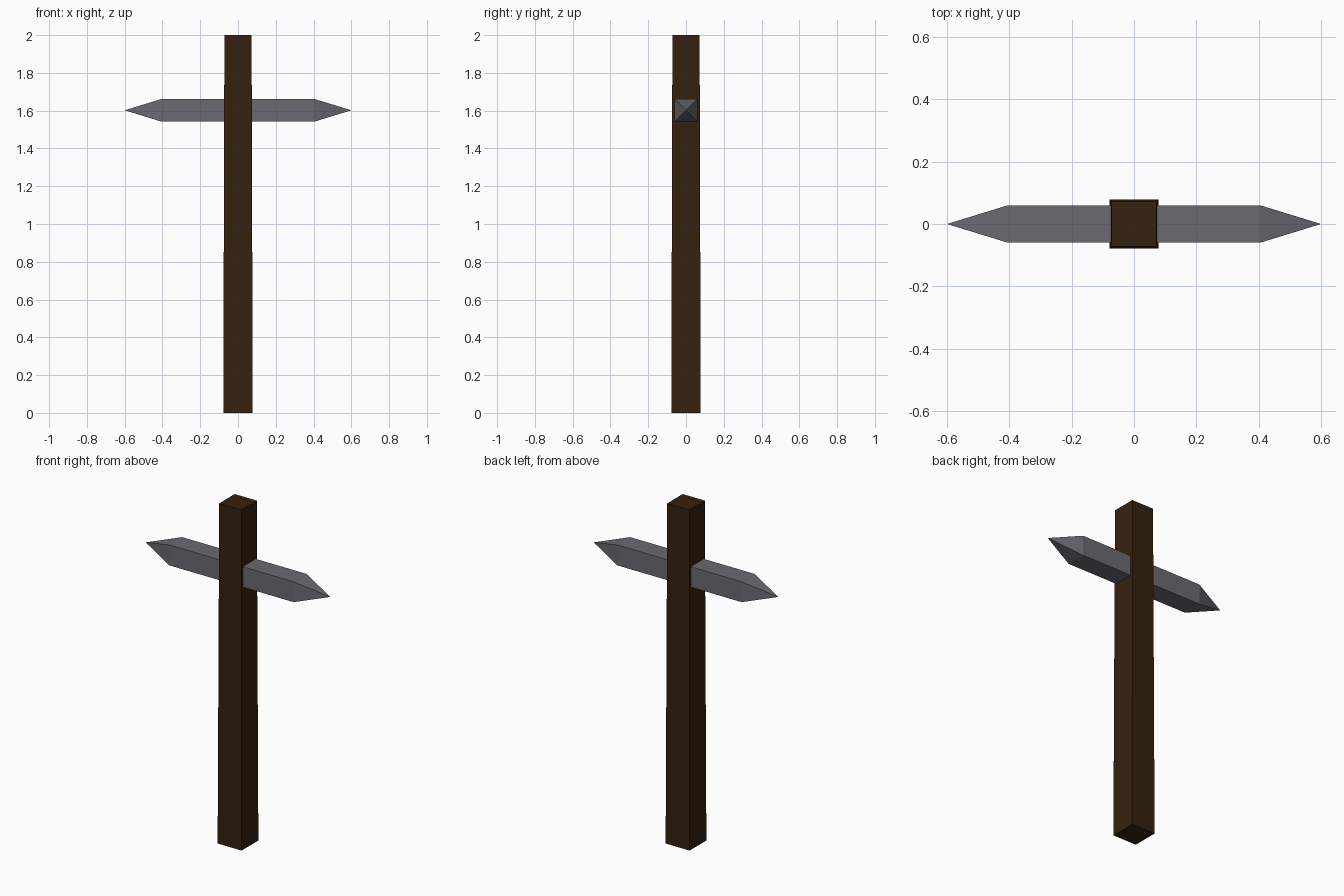
import bpy
import bmesh

if "Cube" in bpy.data.objects:
    bpy.data.objects.remove(bpy.data.objects["Cube"])


def material(name, color):
    m = bpy.data.materials.new(name)
    m.diffuse_color = (*color, 1)
    m.use_nodes = True
    m.node_tree.nodes["Principled BSDF"].inputs["Base Color"].default_value = m.diffuse_color
    return m


def square_loft(name, sections, axis, mat):
    """Skin square sections (position, half width) along an axis; zero width makes a point."""
    bm = bmesh.new()
    rings = []
    for pos, h in sections:
        corners = [(-h, -h), (h, -h), (h, h), (-h, h)] if h else [(0, 0)]
        rings.append([bm.verts.new((a, b, pos) if axis == "z" else (pos, a, b))
                      for a, b in corners])
    for lo, hi in zip(rings, rings[1:]):
        for i in range(4):
            j = (i + 1) % 4
            if len(lo) == 1:
                bm.faces.new((lo[0], hi[j], hi[i]))
            elif len(hi) == 1:
                bm.faces.new((lo[i], lo[j], hi[0]))
            else:
                bm.faces.new((lo[i], lo[j], hi[j], hi[i]))
    for ring in (rings[0], rings[-1]):
        if len(ring) == 4:
            bm.faces.new(ring)
    bmesh.ops.recalc_face_normals(bm, faces=bm.faces)
    mesh = bpy.data.meshes.new(name)
    bm.to_mesh(mesh)
    bm.free()
    mesh.materials.append(mat)
    obj = bpy.data.objects.new(name, mesh)
    bpy.context.collection.objects.link(obj)
    return obj


wood = material("dark wood", (0.035, 0.0155, 0.0045))
metal = material("grey metal", (0.145, 0.142, 0.165))

# Slightly tapered square handle
square_loft("handle", [(0, 0.078), (2, 0.072)], "z", wood)

# Square bar pointed at both ends, passing through the handle
head = square_loft("pick_head", [(-0.6, 0), (-0.405, 0.06), (0.405, 0.06), (0.6, 0)],
                   "x", metal)
head.location.z = 1.602
